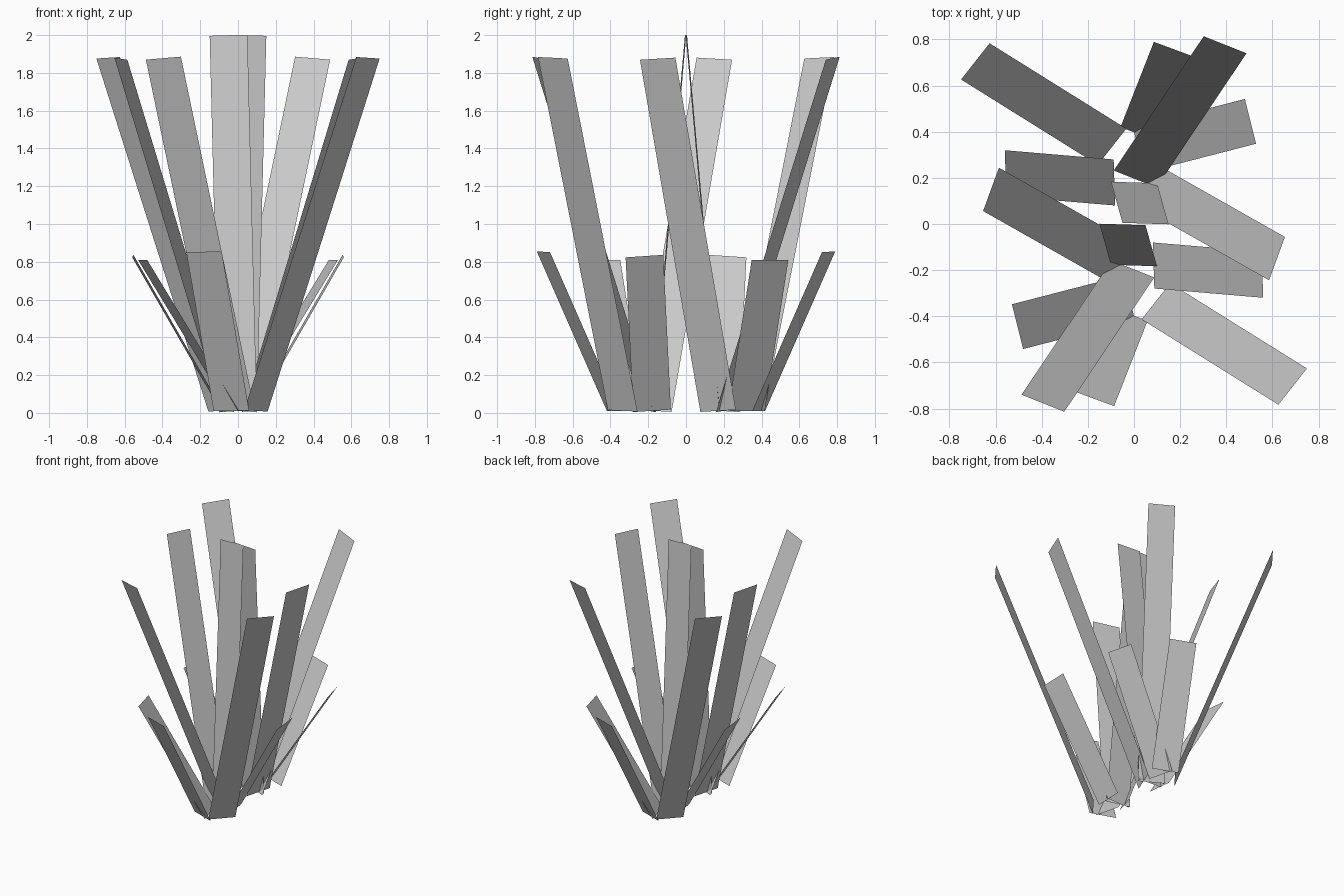
import bpy
from math import radians, sin, cos
from mathutils import Vector, Matrix

cube = bpy.data.objects.get("Cube")
if cube:
    bpy.data.objects.remove(cube, do_unlink=True)

# One plain grey for the whole tuft
GREY = (0.6, 0.6, 0.6, 1.0)
grey = bpy.data.materials.new("light grey")
grey.use_nodes = True
grey.diffuse_color = GREY
grey.node_tree.nodes["Principled BSDF"].inputs["Base Color"].default_value = GREY

BLADE_WIDTH = 0.2
BASE_HEIGHT = 0.011


def blade(name, base, tip, angle, turn):
    """Flat rectangular blade from base to tip; angle sets its width direction."""
    base = Vector((*base, BASE_HEIGHT))
    tip = Vector(tip)
    axis = (tip - base).normalized()
    # Tilt the width direction until it is square to the blade
    flat = Vector((cos(radians(angle)), sin(radians(angle)), 0))
    side = (flat - axis * flat.dot(axis)).normalized() * BLADE_WIDTH / 2
    spin = Matrix.Rotation(radians(turn), 3, 'Z')
    corners = [spin @ p for p in (base - side, base + side, tip + side, tip - side)]
    mesh = bpy.data.meshes.new(name)
    mesh.from_pydata(corners, [], [range(len(corners))])
    mesh.materials.append(grey)
    obj = bpy.data.objects.new(name, mesh)
    bpy.context.collection.objects.link(obj)


# Name, base centre, tip centre, width direction
blades = [
    ("tall_side_blade", (0.095, -0.335), (0.688, -0.705, 1.88), 51),
    ("tall_outer_blade", (-0.005, -0.195), (-0.395, -0.777, 1.878), -20),
    ("tall_crossing_blade", (0.055, 0.17), (0.62, -0.15, 1.875), 71),
    ("upright_blade", (0, -0.18), (-0.05, -0.002, 1.999), -2),
    ("short_outer_blade", (-0.035, -0.385), (-0.18, -0.755, 0.853), -20),
    ("short_side_blade", (0.085, -0.18), (0.557, -0.22, 0.83), 94),
    ("short_back_blade", (0.02, 0.32), (0.505, 0.445, 0.81), -76),
]

# The second half of the plant is the first turned half way round
for name, base, tip, angle in blades:
    blade(name + "_first", base, tip, angle, 0)
    blade(name + "_second", base, tip, angle, 180)
